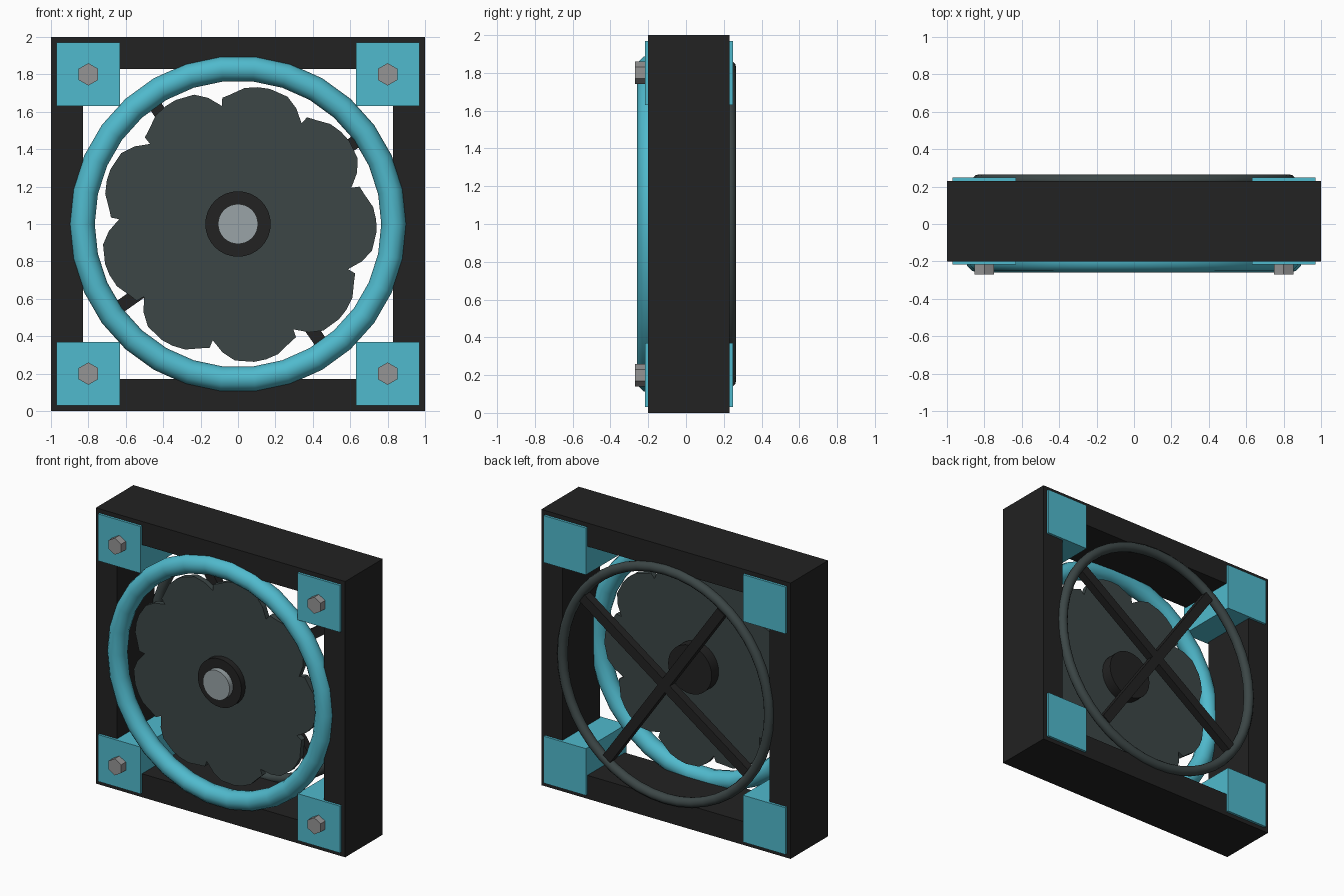
import bpy, bmesh, math
from mathutils import Matrix

cube = bpy.data.objects.get("Cube")
if cube:
    bpy.data.objects.remove(cube, do_unlink=True)

MID = 1.0  # height of the fan axis


def material(name, rgb):
    m = bpy.data.materials.new(name)
    m.use_nodes = True
    m.diffuse_color = (*rgb, 1)
    bsdf = next(n for n in m.node_tree.nodes if n.type == 'BSDF_PRINCIPLED')
    bsdf.inputs["Base Color"].default_value = (*rgb, 1)
    return m


black = material("black_plastic", (0.016, 0.016, 0.016))
teal = material("teal_rubber", (0.08, 0.49, 0.61))
slate = material("slate_grey", (0.045, 0.062, 0.062))
steel = material("bolt_steel", (0.30, 0.30, 0.30))
silver = material("cap_silver", (0.32, 0.37, 0.385))


def finish(name, mat, smooth=False):
    ob = bpy.context.object
    ob.name = name
    ob.data.materials.append(mat)
    if smooth:
        bpy.ops.object.shade_smooth_by_angle(angle=math.radians(40))
    return ob


def box(name, mat, centre, size, turn=0):
    bpy.ops.mesh.primitive_cube_add(size=1, location=centre)
    ob = finish(name, mat)
    ob.data.transform(Matrix.Diagonal((*size, 1)))
    ob.rotation_euler.y = -turn
    return ob


def disc(name, mat, x, z, y0, y1, radius, sides, spin=0):
    bpy.ops.mesh.primitive_cylinder_add(vertices=sides, radius=radius, depth=y1 - y0,
                                        location=(x, (y0 + y1) / 2, z))
    ob = finish(name, mat)
    ob.data.transform(Matrix.Rotation(math.pi / 2, 4, 'X') @ Matrix.Rotation(spin, 4, 'Z'))
    if sides > 8:
        bpy.ops.object.shade_smooth_by_angle(angle=math.radians(40))
    return ob


def ring(name, mat, y, major, minor, segments):
    bpy.ops.mesh.primitive_torus_add(major_radius=major, minor_radius=minor,
                                     major_segments=segments, minor_segments=12,
                                     location=(0, y, MID), rotation=(math.pi / 2, 0, 0))
    return finish(name, mat, smooth=True)


# Square frame
BAR, DEPTH, FRAME_Y = 0.17, 0.43, 0.015
for side, word in ((-1, "right"), (1, "left")):
    box(f"frame_{word}", black, (side * (1 - BAR / 2), FRAME_Y, MID),
        (BAR, DEPTH, 2 - 2 * BAR))
for side, word in ((-1, "bottom"), (1, "top")):
    box(f"frame_{word}", black, (0, FRAME_Y, MID + side * (1 - BAR / 2)), (2, DEPTH, BAR))

# Corner blocks with hexagonal bolts
for sx, wx in ((-1, "right"), (1, "left")):
    for sz, wz in ((-1, "bottom"), (1, "top")):
        x, z = sx * 0.8, MID + sz * 0.8
        box(f"corner_block_{wz}_{wx}", teal, (x, FRAME_Y, z), (0.34, 0.465, 0.34))
        disc(f"bolt_{wz}_{wx}", steel, x, z, -0.27, -0.2, 0.06, 6)

# Front and rear rings
ring("front_ring", teal, -0.192, 0.833, 0.067, 30)
ring("rear_ring", slate, 0.23, 0.83, 0.035, 48)

# Rear cross struts
for i in range(2):
    box(f"rear_strut_{i + 1}", black, (0, 0.226, MID), (1.6, 0.06, 0.07),
        math.radians(35 + 90 * i))

# Scalloped rotor: nine overlapping blade tips, (degrees, radius) per tip
BLADES = 9
tip = ((0, 0.636), (0.6, 0.68), (4, 0.692), (10.5, 0.728), (16, 0.739),
       (21, 0.742), (29, 0.73), (34.5, 0.692))
bm = bmesh.new()
rim = []
for b in range(BLADES):
    for offset, r in tip:
        a = math.radians(97.7 - b * 360 / BLADES - offset)
        rim.append(bm.verts.new((r * math.cos(a), -0.165, r * math.sin(a))))
face = bm.faces.new(rim)
extruded = bmesh.ops.extrude_face_region(bm, geom=[face])["geom"]
bmesh.ops.translate(bm, vec=(0, 0.04, 0),
                    verts=[v for v in extruded if isinstance(v, bmesh.types.BMVert)])
bmesh.ops.recalc_face_normals(bm, faces=bm.faces)
mesh = bpy.data.meshes.new("rotor_blades")
bm.to_mesh(mesh)
bm.free()
mesh.materials.append(slate)
rotor = bpy.data.objects.new("rotor_blades", mesh)
rotor.location.z = MID
bpy.context.collection.objects.link(rotor)

# Hub and cap
disc("hub", black, 0, MID, -0.21, -0.045, 0.175, 32)
disc("hub_cap", silver, 0, MID, -0.25, -0.2, 0.107, 32)
